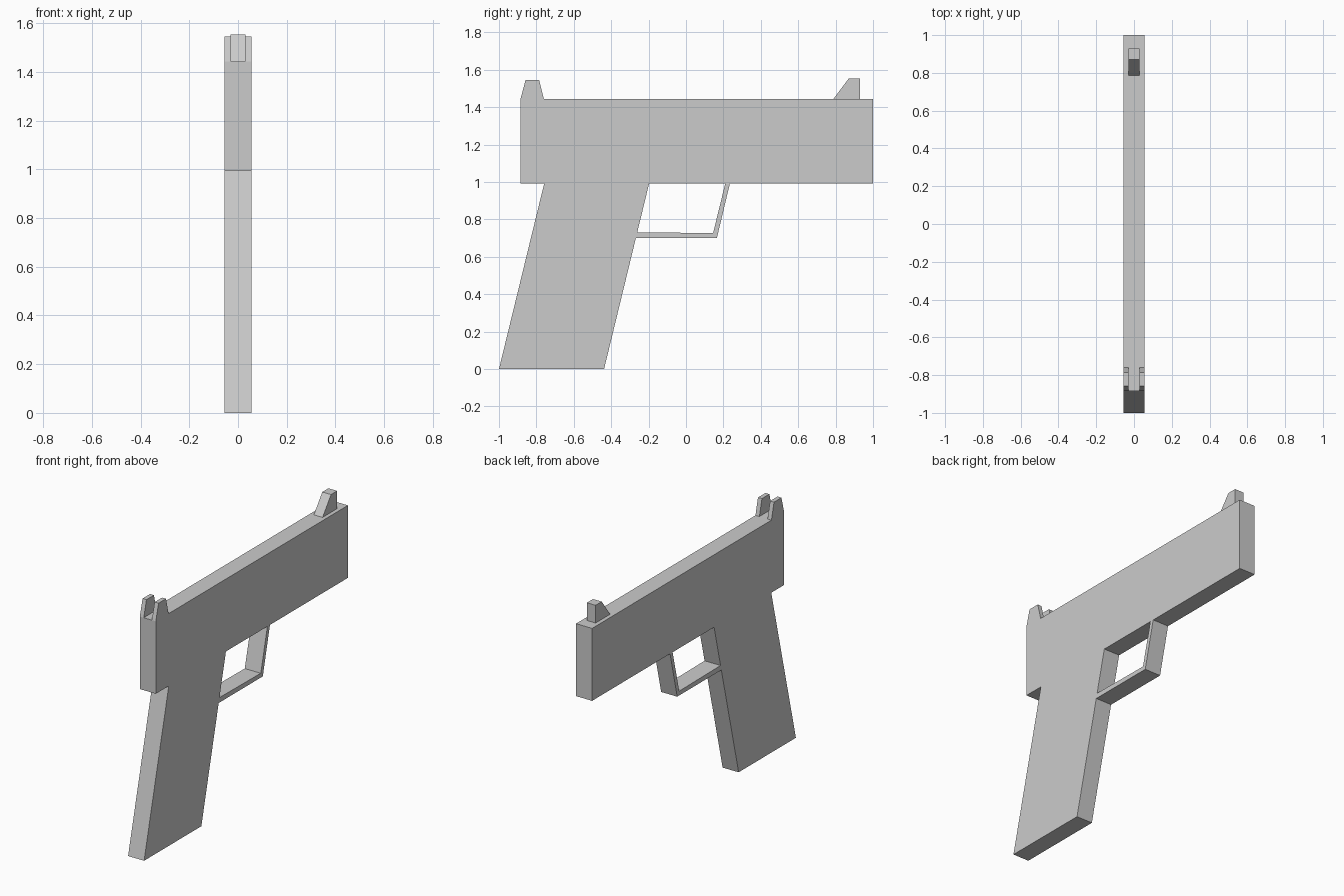
import bpy
import bmesh

cube = bpy.data.objects.get("Cube")
if cube:
    bpy.data.objects.remove(cube, do_unlink=True)

HALF = 0.055     # half thickness of the flat body
DECK = 1.443     # top of the slide
BELLY = 0.993    # underside of the slide

grey = bpy.data.materials.new("plain grey")
grey.use_nodes = True
colour = (0.6, 0.6, 0.6, 1)
grey.diffuse_color = colour
grey.node_tree.nodes["Principled BSDF"].inputs["Base Color"].default_value = colour


def plate(name, profile, x0=-HALF, x1=HALF):
    """Extrude a side profile of (y, z) points from x0 to x1."""
    bm = bmesh.new()
    face = bm.faces.new([bm.verts.new((x0, y, z)) for y, z in profile])
    side = bmesh.ops.extrude_face_region(bm, geom=[face])
    verts = [v for v in side["geom"] if isinstance(v, bmesh.types.BMVert)]
    bmesh.ops.translate(bm, verts=verts, vec=(x1 - x0, 0, 0))
    bmesh.ops.recalc_face_normals(bm, faces=bm.faces)
    mesh = bpy.data.meshes.new(name)
    bm.to_mesh(mesh)
    bm.free()
    mesh.materials.append(grey)
    obj = bpy.data.objects.new(name, mesh)
    bpy.context.collection.objects.link(obj)
    return obj


# Long rectangular slide
plate("slide", [(-0.885, BELLY), (1, BELLY), (1, DECK), (-0.885, DECK)])

# Raked grip
plate("grip", [(-1, 0), (-0.438, 0), (-0.197, BELLY), (-0.758, BELLY)])

# Thin trigger guard, joining the grip to the slide
plate("trigger_guard", [(-0.268, 0.7), (0.165, 0.7), (0.235, BELLY),
                        (0.21, BELLY), (0.145, 0.727), (-0.261, 0.731)])

# Pair of rear sight posts flanking the notch
rear = [(-0.885, DECK), (-0.76, DECK), (-0.785, 1.545), (-0.858, 1.545)]
for label, sign in (("left", 1), ("right", -1)):
    plate("rear_sight_" + label, rear, sign * 0.028, sign * HALF)

# Ramped front sight blade
plate("front_sight", [(0.787, DECK), (0.93, DECK), (0.93, 1.553), (0.87, 1.553)],
      -0.03, 0.03)
